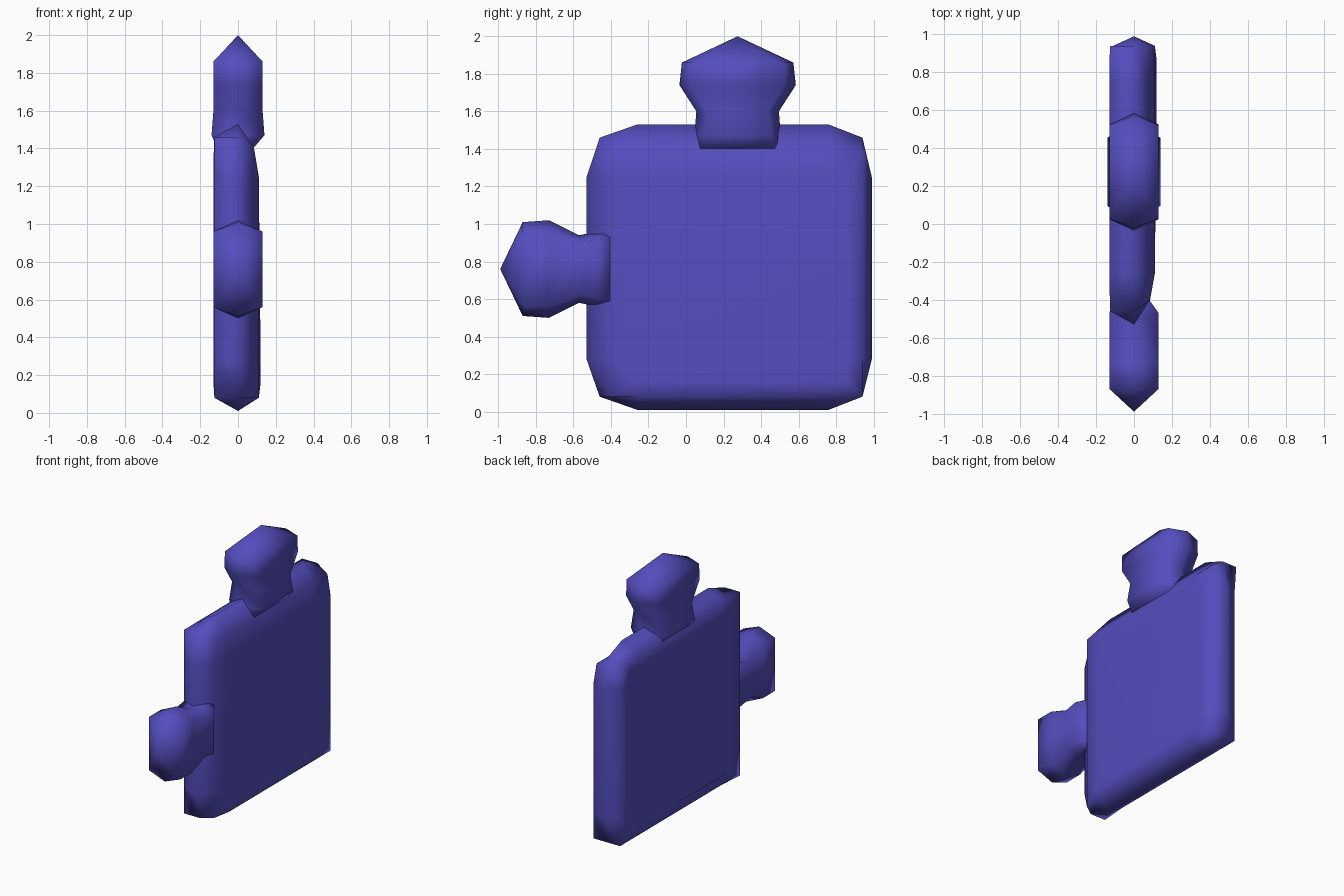
import bpy, bmesh
from mathutils import Vector

cube = bpy.data.objects.get("Cube")
if cube:
    bpy.data.objects.remove(cube, do_unlink=True)

# Single violet-blue colour
COLOUR = (0.089, 0.076, 0.515, 1)
mat = bpy.data.materials.new("violet_blue")
mat.use_nodes = True
mat.diffuse_color = COLOUR
bsdf = mat.node_tree.nodes["Principled BSDF"]
bsdf.inputs["Base Color"].default_value = COLOUR
bsdf.inputs["Roughness"].default_value = 0.6


def loft(name, rings, cap_start=True):
    """Skin a list of equal-length point rings, closing the ends."""
    bm = bmesh.new()
    loops = [[bm.verts.new(p) for p in ring] for ring in rings]
    for a, b in zip(loops, loops[1:]):
        n = len(a)
        for i in range(n):
            j = (i + 1) % n
            bm.faces.new((a[i], a[j], b[j], b[i]))
    bm.faces.new(loops[0][::-1])
    bm.faces.new(loops[-1])
    bmesh.ops.remove_doubles(bm, verts=bm.verts, dist=0.0005)
    bmesh.ops.recalc_face_normals(bm, faces=bm.faces)
    for f in bm.faces:
        f.smooth = True
    mesh = bpy.data.meshes.new(name)
    bm.to_mesh(mesh)
    bm.free()
    mesh.materials.append(mat)
    obj = bpy.data.objects.new(name, mesh)
    bpy.context.collection.objects.link(obj)
    return obj


# Body: rounded square rim in the yz plane, clamped to smaller squares for the faces
rim = [(-.53, .28), (-.46, .08), (-.26, .01), (.76, .01), (.94, .08), (.99, .28),
       (.99, 1.25), (.94, 1.46), (.76, 1.53), (-.26, 1.53), (-.46, 1.46), (-.53, 1.25)]


def body_ring(x, y0, y1, z0, z1, x_upper=None):
    """Clamp the rim to a rectangle; the top and front edges may differ in depth."""
    ring = []
    for y, z in rim:
        cy, cz = min(max(y, y0), y1), min(max(z, z0), z1)
        raised = x_upper is not None and (cy == y0 or cz == z1)
        ring.append(Vector((x_upper if raised else x, cy, cz)))
    return ring


loft("piece_body", [
    body_ring(-.12, -.32, .86, .16, 1.34, -.13),
    body_ring(-.11, -.46, .94, .08, 1.46, -.125),
    body_ring(0, -.53, .99, .01, 1.53),
    body_ring(.11, -.40, .94, .08, 1.40, .085),
    body_ring(.12, -.26, .86, .16, 1.25, .11),
])


# Knobs: six-sided rings along an axis, ending in a blunt point
def knob(name, base, out, side, sections, tip):
    rings = []
    for d, ridge, flat, x0, x1 in sections:
        c = base + out * d
        rings.append([c + side * w + Vector((x, 0, 0)) for w, x in
                      ((ridge, 0), (flat, x1), (-flat, x1),
                       (-ridge, 0), (-flat, x0), (flat, x0))])
    rings.append([base + out * tip] * 6)
    # The last ring collapses to the tip, so it needs no cap
    bm = bmesh.new()
    loops = [[bm.verts.new(p) for p in r] for r in rings[:-1]]
    apex = bm.verts.new(rings[-1][0])
    for i in range(6):
        j = (i + 1) % 6
        for a, b in zip(loops, loops[1:]):
            bm.faces.new((a[i], a[j], b[j], b[i]))
        bm.faces.new((loops[-1][i], loops[-1][j], apex))
    bm.faces.new(loops[0])
    bmesh.ops.recalc_face_normals(bm, faces=bm.faces)
    for f in bm.faces:
        f.smooth = True
    mesh = bpy.data.meshes.new(name)
    bm.to_mesh(mesh)
    bm.free()
    mesh.materials.append(mat)
    obj = bpy.data.objects.new(name, mesh)
    bpy.context.collection.objects.link(obj)


UP, FRONT, BACK = Vector((0, 0, 1)), Vector((0, -1, 0)), Vector((0, 1, 0))

# Columns: distance, ridge half width, flat half width, right depth, left depth
knob("top_knob", Vector((0, .275, 1.53)), UP, BACK, [
    (-.13, .24, .20, -.11, .08),
    (-.06, .23, .18, -.14, .14),
    (.07, .22, .16, -.13, .13),
    (.21, .31, .25, -.13, .13),
    (.33, .297, .245, -.13, .13)], .47)

knob("front_knob", Vector((0, -.53, .76)), FRONT, UP, [
    (-.13, .21, .17, -.11, .08),
    (-.06, .20, .16, -.13, .13),
    (.04, .18, .14, -.13, .13),
    (.20, .26, .20, -.13, .13),
    (.34, .25, .20, -.13, .13)], .46)
